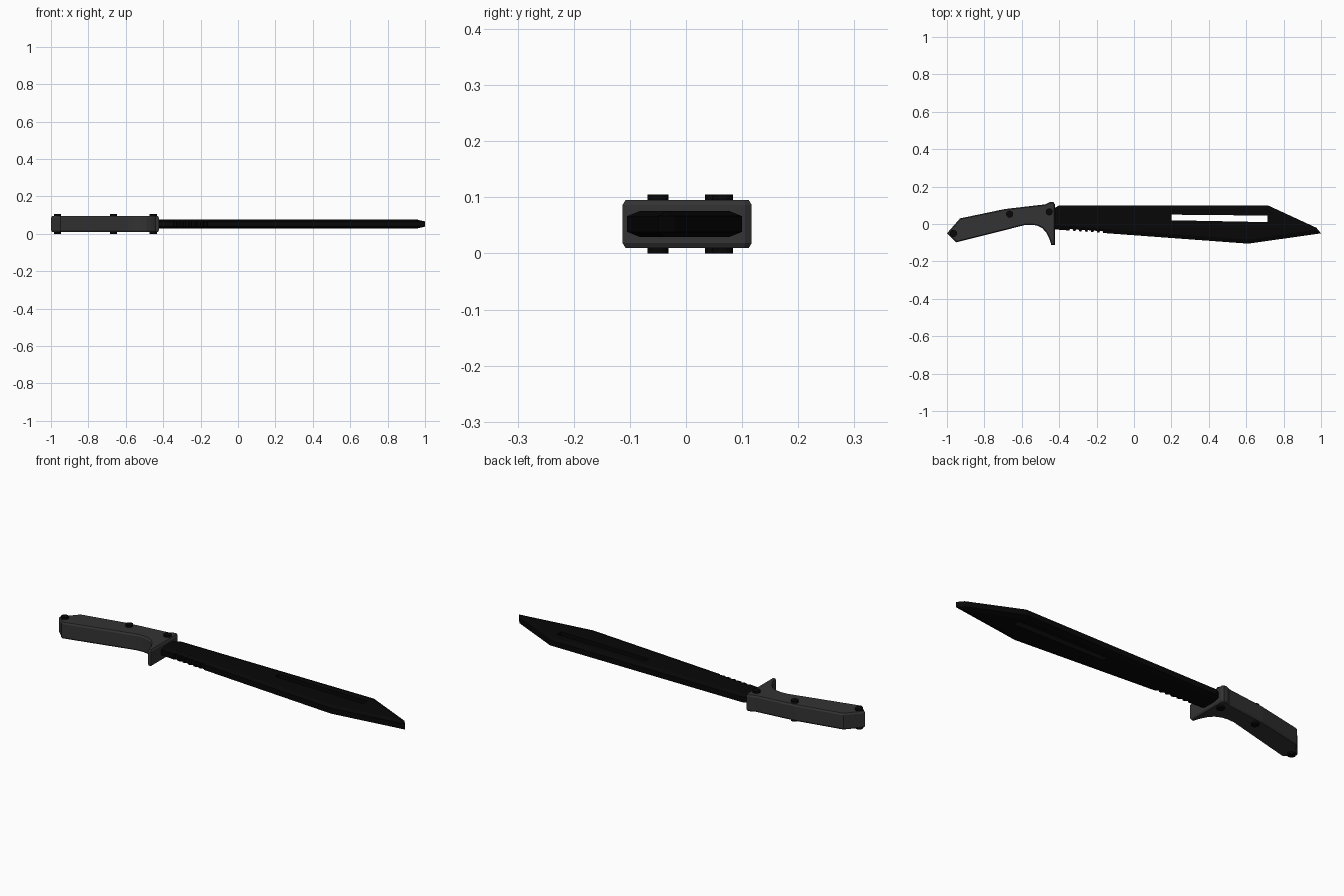
import bpy, bmesh, math
from mathutils import Vector

if "Cube" in bpy.data.objects:
    bpy.data.objects.remove(bpy.data.objects["Cube"])


def material(name, rgb):
    m = bpy.data.materials.new(name)
    m.diffuse_color = (*rgb, 1)
    m.use_nodes = True
    m.node_tree.nodes["Principled BSDF"].inputs["Base Color"].default_value = m.diffuse_color
    return m


GREY = material("handle grey", (0.033, 0.033, 0.033))
BLACK = material("blade black", (0.002, 0.002, 0.002))
MID = 0.0525


def shrink(pts, d):
    """Offset an anticlockwise outline inwards by d."""
    out = []
    for i, p in enumerate(pts):
        p = Vector(p)
        a = (p - Vector(pts[i - 1])).normalized()
        b = (Vector(pts[(i + 1) % len(pts)]) - p).normalized()
        na, nb = Vector((-a.y, a.x)), Vector((-b.y, b.x))
        out.append(p + (na + nb) * d / (1 + na.dot(nb)))
    return out


def slab(name, pts, rim_half, half, inset, mat, rim=None, slot=None, split=0):
    """Chamfered slab; rim replaces the outer outline, slot is a four-sided hole."""
    bm = bmesh.new()
    inner = shrink(pts, inset)
    rim = rim or pts

    def ring(points, z):
        return [bm.verts.new((p[0], p[1], MID + z)) for p in points]

    def bridge(a, b):
        for i in range(len(a)):
            j = (i + 1) % len(a)
            bm.faces.new((a[i], a[j], b[j], b[i]))

    low, high = ring(inner, -half), ring(inner, half)
    if inset:
        rl, rh = ring(rim, -rim_half), ring(rim, rim_half)
        bridge(low, rl)
        bridge(rl, rh)
        bridge(rh, high)
    else:
        bridge(low, high)
    if slot:
        holes = ring(slot, -half), ring(slot, half)
        bridge(*holes)
        for r, (ur, ul, ll, lr) in zip((low, high), holes):
            bm.faces.new(r[:split + 1] + [ul, ur])
            bm.faces.new(r[split:] + [r[0], ur, lr, ll, ul])
    else:
        bm.faces.new(low)
        bm.faces.new(high)
    bmesh.ops.recalc_face_normals(bm, faces=bm.faces[:])
    big = [f for f in bm.faces if len(f.verts) > 4]
    bmesh.ops.triangulate(bm, faces=big)
    me = bpy.data.meshes.new(name)
    bm.to_mesh(me)
    bm.free()
    me.materials.append(mat)
    ob = bpy.data.objects.new(name, me)
    bpy.context.collection.objects.link(ob)


# Blade: upper outline from tip to grip, then the lower edge with serrations
base = [(1.0, -0.05), (0.975, -0.02), (0.715, 0.10), (-0.40, 0.10),
        (-0.425, 0.085), (-0.46, 0.075), (-0.46, -0.027), (-0.41, -0.03)]
split = 5
rim = list(base)
for i in range(6):
    x = -0.335 + i * 0.032
    for dx, dip in ((-0.011, 0), (-0.007, 0.009), (0.007, 0.009), (0.011, 0)):
        y = -0.03 - (x + dx + 0.41) * 0.0735
        base.append((x + dx, y))
        rim.append((x + dx, y + dip))
base.append((0.61, -0.105))
rim.append((0.61, -0.105))
slab("blade", base, 0.014, 0.0228, 0.022, BLACK, rim,
     [(0.715, 0.045), (0.2, 0.05), (0.2, 0.02), (0.715, 0.01)], split)

# Angled grip with finger guard
grip = [(-1.0, -0.05), (-0.93, 0.03), (-0.69, 0.08), (-0.475, 0.105),
        (-0.45, 0.117), (-0.43, 0.117), (-0.423, 0.105), (-0.423, -0.113),
        (-0.442, -0.113), (-0.452, -0.08), (-0.468, -0.048), (-0.49, -0.022),
        (-0.52, -0.008), (-0.55, -0.004), (-0.585, -0.006), (-0.66, -0.025),
        (-0.95, -0.098)]
slab("handle", grip[::-1], 0.034, 0.0425, 0.005, GREY)

# Rivets through the grip
for x, y in [(-0.965, -0.05), (-0.665, 0.053), (-0.453, 0.065)]:
    disc = [(x + 0.019 * math.cos(math.pi * i / 8),
             y + 0.019 * math.sin(math.pi * i / 8)) for i in range(16)]
    slab("rivet", disc, 0, 0.0525, 0, BLACK)
